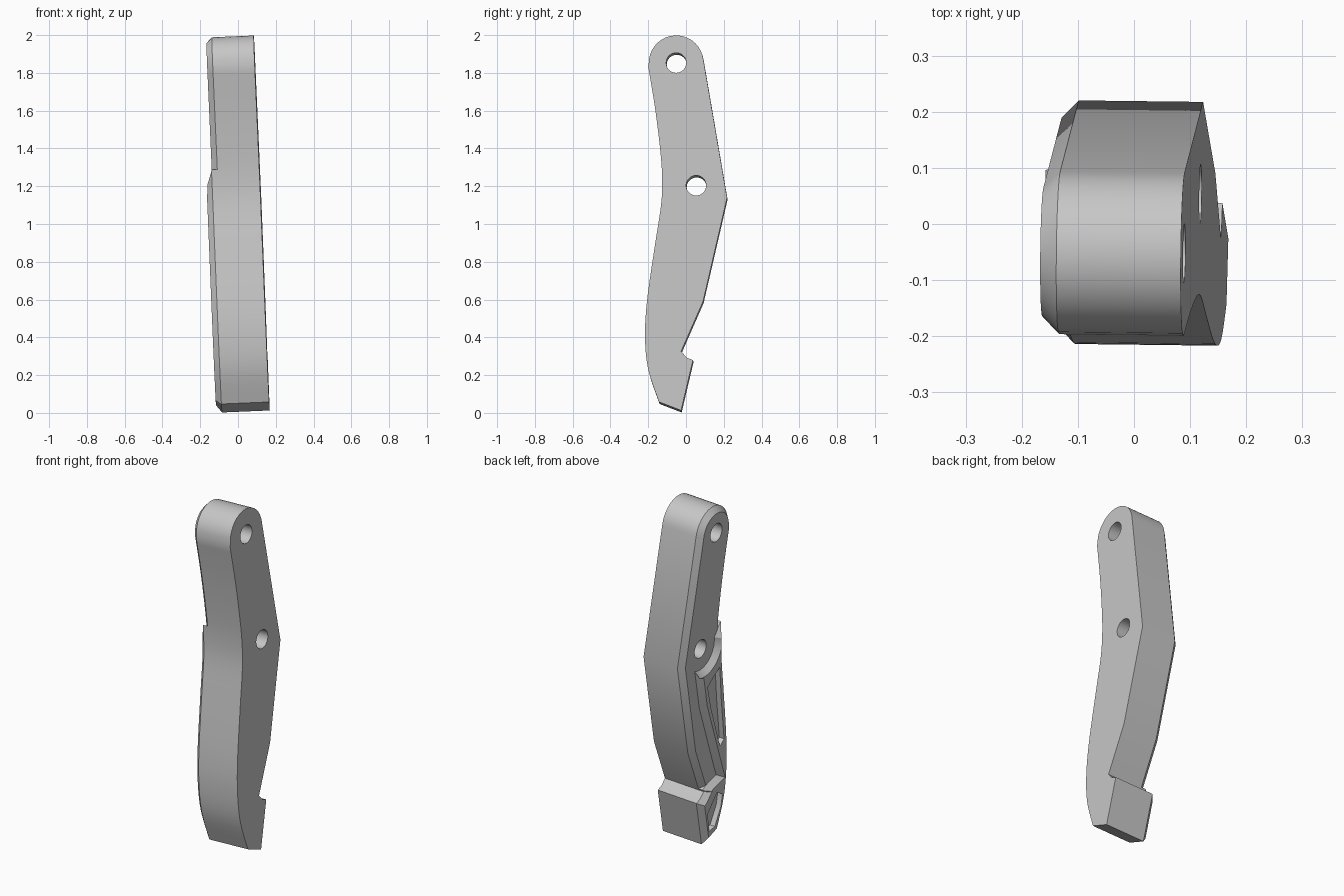
import bpy, bmesh, math
from mathutils import Matrix, Vector

old = bpy.data.objects.get("Cube")
if old:
    bpy.data.objects.remove(old, do_unlink=True)

metal = bpy.data.materials.new("plain_grey")
metal.use_nodes = True
GREY = (0.57, 0.57, 0.57, 1)
metal.diffuse_color = GREY
metal.node_tree.nodes["Principled BSDF"].inputs["Base Color"].default_value = GREY

# The whole lever leans slightly sideways
LEAN = (Matrix.Translation((0.169, 0, 0)) @ Matrix.Rotation(-0.012, 4, 'Z')
        @ Matrix.Rotation(-0.0425, 4, 'Y'))
TOP_HOLE, MID_HOLE, HOLE_R = (-0.053, 1.855), (0.053, 1.205), 0.053


def arc(centre, r, a0, a1, n=18):
    angles = [math.radians(a0 + (a1 - a0) * i / n) for i in range(n + 1)]
    return [(centre[0] + r * math.cos(a), centre[1] + r * math.sin(a)) for a in angles]


def smooth(pts, n=5):
    """Catmull-Rom curve through the points."""
    p = [Vector(q) for q in [pts[0]] + pts + [pts[-1]]]
    out = []
    for a, b, c, d in zip(p, p[1:], p[2:], p[3:]):
        for i in range(n):
            t = i / n
            out.append(tuple(0.5 * (2 * b + (c - a) * t + (2 * a - 5 * b + 4 * c - d) * t * t
                                    + (3 * b - a - 3 * c + d) * t ** 3)))
    return out + [pts[-1]]


def inset(pts, w):
    """Mitred inward offset of a counter-clockwise outline."""
    out = []
    for i, q in enumerate(pts):
        p = Vector(q)
        d0 = (p - Vector(pts[i - 1])).normalized()
        d1 = (Vector(pts[(i + 1) % len(pts)]) - p).normalized()
        n0, n1 = Vector((-d0.y, d0.x)), Vector((-d1.y, d1.x))
        out.append(tuple(p + (n0 + n1) * (w / max(1 + n0.dot(n1), 0.4))))
    return out


def prism(name, pts, x0, x1, depth=0.0, width=0.0):
    """Extrude a y-z outline from x0 to x1; the x1 rim is bevelled, or flared if width < 0."""
    area = sum(a[0] * b[1] - b[0] * a[1] for a, b in zip(pts, pts[1:] + pts[:1]))
    if area < 0:
        pts = pts[::-1]
    layers = [(x0, pts), (x1 + depth, pts)]
    if depth:
        layers.append((x1, inset(pts, width)))
    bm = bmesh.new()
    rings = [[bm.verts.new((x, y, z)) for y, z in ring] for x, ring in layers]
    bm.faces.new(rings[0])
    bm.faces.new(rings[-1])
    for r, s in zip(rings, rings[1:]):
        for i in range(len(r)):
            bm.faces.new((r[i - 1], r[i], s[i], s[i - 1]))
    bmesh.ops.recalc_face_normals(bm, faces=bm.faces)
    mesh = bpy.data.meshes.new(name)
    bm.to_mesh(mesh)
    bm.free()
    mesh.materials.append(metal)
    ob = bpy.data.objects.new(name, mesh)
    ob.matrix_world = LEAN
    bpy.context.collection.objects.link(ob)
    return ob


def finish(ob, cutters):
    """Cut openings, then smooth the curved walls."""
    bpy.ops.object.select_all(action='DESELECT')
    ob.select_set(True)
    bpy.context.view_layer.objects.active = ob
    for c in cutters:
        c.hide_render = True
        mod = ob.modifiers.new("cut", 'BOOLEAN')
        mod.operation, mod.solver, mod.object = 'DIFFERENCE', 'EXACT', c
        bpy.ops.object.modifier_apply(modifier=mod.name)
        bpy.data.objects.remove(c, do_unlink=True)
    bpy.ops.object.shade_smooth_by_angle(angle=math.radians(25))


# Outline: curved front, hook notch at the bottom, angled back, round top
front = smooth([(-0.2, 1.83), (-0.164, 1.61), (-0.138, 1.4), (-0.127, 1.25), (-0.132, 1.107),
                (-0.164, 0.895), (-0.206, 0.6), (-0.217, 0.4), (-0.2, 0.23), (-0.143, 0.058)])
hook = [(-0.026, 0.013), (0.037, 0.28), (0.005, 0.292), (-0.026, 0.326)]
outline = front + hook + [(0.09, 0.59), (0.217, 1.14)] + arc(TOP_HOLE, 0.145, 8, 180)

# Main body with two through holes
body = prism("lever_body", outline, 0, -0.252, 0.03, 0.03)
finish(body, [prism("hole_cutter", arc(c, HOLE_R, 0, 350, 35), 0.1, -0.4)
              for c in (TOP_HOLE, MID_HOLE)])

# Raised panel and end block: a second layer, cut away above and behind with sloping walls
panel = prism("raised_panel", outline, -0.2, -0.283, 0.03, 0.03)
lowered = ([(0.5, 0.32), (0.0, 0.32), (-0.06, 0.365), (-0.135, 0.385), (0.045, 0.85)]
           + arc(MID_HOLE, 0.125, 292, 170, 14)
           + [(-0.13, 1.3), (-0.4, 1.63), (-0.4, 2.3), (0.5, 2.3)])

# Shallow pockets in the panel and the end block
long_pocket = [(-0.09, 1.05), (-0.03, 1.01), (0.015, 0.97), (-0.02, 0.84),
               (-0.12, 0.57), (-0.155, 0.6), (-0.115, 0.85)]
end_pocket = [(-0.11, 0.3), (-0.03, 0.2), (-0.05, 0.09), (-0.1, 0.1), (-0.15, 0.2), (-0.16, 0.27)]
finish(panel, [prism("lowered_cutter", lowered, -0.15, -0.29, 0.04, -0.04)]
       + [prism("pocket_cutter", p, -0.15, -0.4) for p in (long_pocket, end_pocket)])
